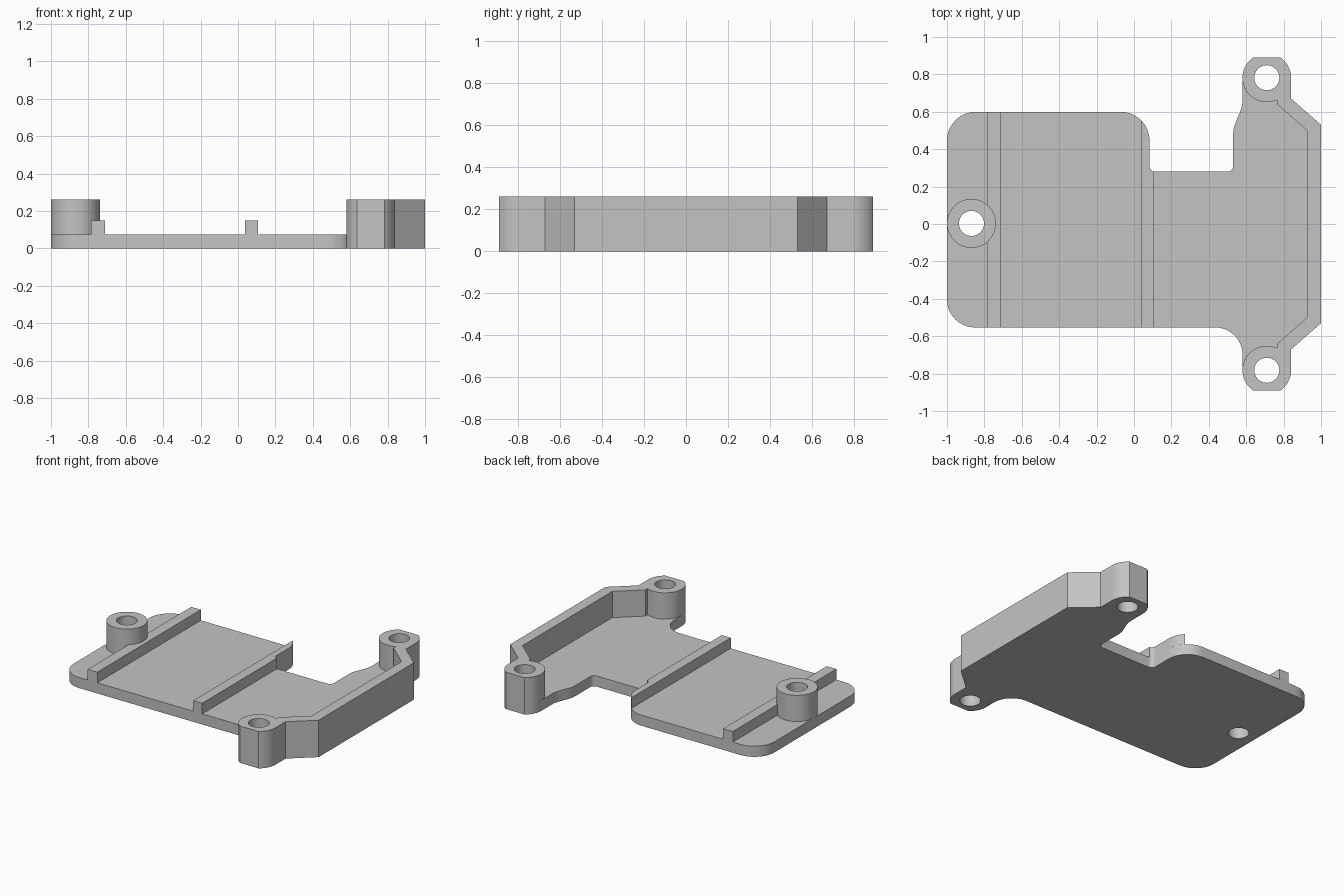
import bpy
import bmesh
from math import cos, sin, pi, radians

cube = bpy.data.objects.get("Cube")
if cube:
    bpy.data.objects.remove(cube, do_unlink=True)

PLATE_TOP, RAIL_TOP, RIM_TOP = 0.075, 0.15, 0.26
FRONT, BACK = -0.553, 0.6
EAR_X, EAR_Y, EAR_R = 0.71, 0.782, 0.13
POST_X, POST_Y = -0.869, 0.003
HOLE_R = 0.067

grey = bpy.data.materials.new("plain grey")
grey.use_nodes = True
grey.diffuse_color = (0.55, 0.55, 0.55, 1)
grey.node_tree.nodes["Principled BSDF"].inputs["Base Color"].default_value = grey.diffuse_color


def arc(cx, cy, r, start, end, steps=10):
    angles = [radians(start + (end - start) * i / steps) for i in range(steps + 1)]
    return [(cx + r * cos(a), cy + r * sin(a)) for a in angles]


def circle(cx, cy, r):
    return arc(cx, cy, r, 0, 360, 48)[:-1]


def mirror(points):
    """Reflect front to back, keeping the walking direction."""
    return [(x, -y) for x, y in reversed(points)]


def prism(name, loops, z0, z1):
    """Upright solid from an outer loop and optional hole loops."""
    bm = bmesh.new()
    for loop in loops:
        verts = [bm.verts.new((x, y, z0)) for x, y in loop]
        for a, b in zip(verts, verts[1:] + verts[:1]):
            bm.edges.new((a, b))
    bmesh.ops.triangle_fill(bm, edges=bm.edges[:], use_beauty=True)
    bottom = bm.faces[:]
    border = [e for e in bm.edges if len(e.link_faces) == 1]
    top = {v: bm.verts.new((v.co.x, v.co.y, z1)) for v in bm.verts[:]}
    for f in bottom:
        bm.faces.new([top[v] for v in reversed(f.verts)])
    for e in border:
        a, b = e.verts
        bm.faces.new((a, b, top[b], top[a]))
    bmesh.ops.recalc_face_normals(bm, faces=bm.faces[:])
    mesh = bpy.data.meshes.new(name)
    bm.to_mesh(mesh)
    bm.free()
    mesh.materials.append(grey)
    obj = bpy.data.objects.new(name, mesh)
    bpy.context.collection.objects.link(obj)
    bpy.ops.object.select_all(action='DESELECT')
    obj.select_set(True)
    bpy.context.view_layer.objects.active = obj
    bpy.ops.object.shade_smooth_by_angle(angle=radians(30))
    return obj


# Outer edge of the right end: rounded ears with flattened tips, cut corners
back_ear = arc(EAR_X, EAR_Y, EAR_R, 0, 56) + arc(EAR_X, EAR_Y, EAR_R, 124, 180)
right_half = [(1, 0.53), (0.84, 0.67)] + back_ear
right_edge = mirror(right_half) + right_half

# Gentle S-shaped neck between the back ear and the notch
neck = [(0.555 + 0.025 * cos(pi * i / 12), 0.66 - 0.18 * i / 12) for i in range(13)]
notch_left = arc(0.113, 0.31, 0.03, 270, 180, 6)

# Base plate
outline = (arc(-0.85, FRONT + 0.15, 0.15, 180, 270)
           + arc(0.435, FRONT - 0.145, 0.145, 90, 0)
           + right_edge
           + neck
           + arc(0.5, 0.31, 0.03, 0, -90, 6)
           + notch_left
           + arc(-0.072, BACK - 0.155, 0.155, 0, 90)
           + arc(-0.845, BACK - 0.155, 0.155, 90, 180))
ear_holes = [circle(EAR_X, s * EAR_Y, HOLE_R) for s in (-1, 1)]
post_hole = circle(POST_X, POST_Y, HOLE_R)
prism("base_plate", [outline, *ear_holes, post_hole], 0, PLATE_TOP)

# Raised rim wall joining the two screw ears
inner_half = arc(EAR_X, EAR_Y, EAR_R, 190, 295, 16) + [(0.765, 0.64), (0.925, 0.5)]
rim = right_edge + inner_half + mirror(inner_half)
prism("rim_wall", [rim, *ear_holes], PLATE_TOP, RIM_TOP)

# Screw post on the left end of the plate
prism("screw_post", [circle(POST_X, POST_Y, 0.131), post_hole], PLATE_TOP, RIM_TOP)

# Cross rails; the middle one follows the plate edge beside the notch
prism("outer_rail", [[(-0.785, FRONT), (-0.71, FRONT), (-0.71, BACK), (-0.785, BACK)]],
      PLATE_TOP, RAIL_TOP)
middle = ([(0.038, FRONT), (0.108, FRONT)] + arc(0.113, 0.31, 0.03, 260, 180, 6)
          + arc(-0.072, BACK - 0.155, 0.155, 0, 44.8))
prism("middle_rail", [middle], PLATE_TOP, RAIL_TOP)
